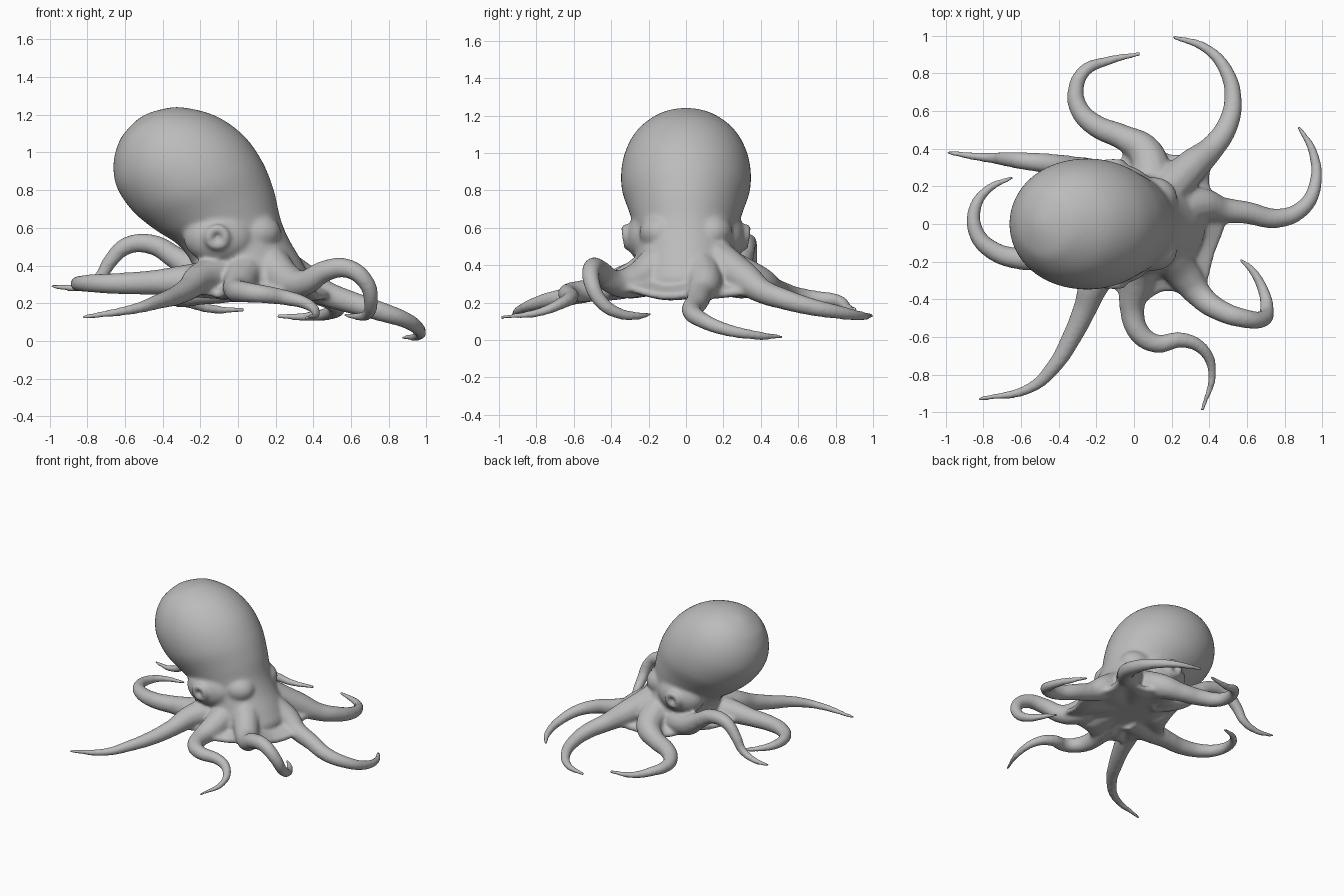
import bpy, bmesh, math
from mathutils import Vector

if "Cube" in bpy.data.objects:
    bpy.data.objects.remove(bpy.data.objects["Cube"])

skin = bpy.data.materials.new("grey skin")
skin.diffuse_color = (0.5, 0.5, 0.5, 1)
skin.use_nodes = True
skin.node_tree.nodes["Principled BSDF"].inputs["Base Color"].default_value = skin.diffuse_color
parts = []


def refine(pts, steps=5, closed=False):
    """Catmull-Rom interpolation through a list of number rows."""
    n = len(pts)
    out = []
    for i in range(n if closed else n - 1):
        quad = [pts[j % n if closed else min(max(j, 0), n - 1)] for j in range(i - 1, i + 3)]
        for k in range(steps):
            t = k / steps
            out.append([.5 * (2 * q + (r - p) * t + (2 * p - 5 * q + 4 * r - s) * t * t
                              + (3 * q - p - 3 * r + s) * t ** 3) for p, q, r, s in zip(*quad)])
    return out if closed else out + [pts[-1]]


def skin_loops(name, rings):
    """Closed solid through a list of equal loops of points."""
    bm = bmesh.new()
    loops = [[bm.verts.new(p) for p in ring] for ring in rings]
    for p, q in zip(loops, loops[1:]):
        for i in range(len(p)):
            j = (i + 1) % len(p)
            bm.faces.new((p[i], p[j], q[j], q[i]))
    bm.faces.new(loops[0])
    bm.faces.new(loops[-1])
    bmesh.ops.recalc_face_normals(bm, faces=bm.faces)
    me = bpy.data.meshes.new(name)
    bm.to_mesh(me)
    bm.free()
    ob = bpy.data.objects.new(name, me)
    bpy.context.collection.objects.link(ob)
    parts.append(ob)


def ellipse(lx, lz, rx, rz, w, seg=64):
    """Ring from a left (x, z), a right (x, z) and a half width in y."""
    c = Vector(((lx + rx) / 2, 0, (lz + rz) / 2))
    a = Vector(((rx - lx) / 2, 0, (rz - lz) / 2))
    return [c + a * math.cos(t) + Vector((0, w * math.sin(t), 0))
            for t in (2 * math.pi * i / seg for i in range(seg))]


def arm(name, pts, thick=1.0):
    """Tapered tube through the points, thick at the root and thin at the tip."""
    cu = bpy.data.curves.new(name, 'CURVE')
    cu.dimensions = '3D'
    cu.bevel_depth = 1.0
    cu.bevel_resolution = 4
    cu.resolution_u = 8
    cu.use_fill_caps = True
    sp = cu.splines.new('BEZIER')
    sp.bezier_points.add(len(pts) - 1)
    for i, (bp, p) in enumerate(zip(sp.bezier_points, pts)):
        t = i / (len(pts) - 1)
        bp.co = p
        bp.handle_left_type = bp.handle_right_type = 'AUTO'
        bp.radius = thick * (0.013 + 0.07 * (1 - t) ** 0.8 + 0.035 * max(0, 1 - 4 * t))
    ob = bpy.data.objects.new(name, cu)
    bpy.context.collection.objects.link(ob)
    parts.append(ob)


def ball(name, loc, size):
    bpy.ops.mesh.primitive_uv_sphere_add(segments=24, ring_count=16, location=loc)
    ob = bpy.context.object
    ob.name = name
    ob.scale = size
    parts.append(ob)


# Mantle and head
skin_loops("mantle", [ellipse(*r) for r in refine([
    (-.535, 1.175, -.485, 1.205, .03), (-.585, 1.125, -.41, 1.228, .11),
    (-.63, 1.06, -.30, 1.24, .195), (-.66, .95, -.12, 1.195, .285),
    (-.645, .82, .03, 1.09, .338), (-.56, .69, .13, .95, .345),
    (-.44, .59, .19, .80, .305), (-.33, .52, .225, .65, .272),
    (-.26, .44, .27, .54, .265), (-.23, .36, .34, .42, .275),
    (-.21, .28, .38, .32, .29), (-.12, .25, .32, .26, .24)])])

# Web stretched between the arm roots: far points on the arms, near points between
rim = refine([(.5, .07, .25), (.40, .20, .25), (.41, .40, .27), (.22, .365, .25),
              (.02, .43, .28), (-.1, .32, .27), (-.24, .28, .35), (-.26, .05, .27),
              (-.40, -.18, .31), (-.23, -.27, .27), (-.245, -.41, .29), (-.12, -.335, .25),
              (-.01, -.45, .27), (.16, -.355, .25), (.35, -.38, .30), (.43, -.15, .24)],
             4, True)
mid = Vector((.07, 0, 0))


def web_ring(scale, center_z, offset):
    ring = []
    for x, y, z in rim:
        p = mid.lerp(Vector((x, y, 0)), scale)
        p.z = center_z + (z - center_z) * scale + offset
        ring.append(p)
    return ring


skin_loops("web", [web_ring(.2, .42, .03), web_ring(.75, .36, .03), web_ring(1, .3, .015),
                   web_ring(1, .3, -.02), web_ring(.8, .25, -.03), web_ring(.2, .26, 0)])

# Eyes and brow bulges on both sides
for s in (-1, 1):
    bpy.ops.mesh.primitive_torus_add(major_radius=.046, minor_radius=.025,
                                     location=(-.11, s * .318, .55),
                                     rotation=(math.radians(90 - s * 8), 0, 0))
    bpy.context.object.name = "eye_rim"
    parts.append(bpy.context.object)
    ball("eye_socket", (-.1, s * .2, .55), (.19, .12, .14))
    ball("brow", (.10, s * .14, .575), (.13, .11, .10))

# Eight arms, each from its root in the head to its tip
arm("arm_right", [(.18, .05, .41), (.36, .10, .31), (.47, .075, .25), (.6, .06, .205),
                  (.76, .03, .155), (.89, .08, .11), (.96, .2, .06), (.95, .38, .025),
                  (.87, .52, .017)])
arm("arm_back_right", [(.15, .15, .43), (.31, .31, .33), (.42, .41, .26), (.495, .52, .22),
                       (.525, .66, .18), (.49, .81, .15), (.385, .93, .13), (.2, .995, .13)])
arm("arm_back", [(.1, .2, .38), (.06, .38, .31), (-.06, .46, .27), (-.2, .52, .25),
                 (-.285, .6, .23), (-.31, .7, .22), (-.265, .81, .21), (-.14, .865, .17),
                 (.04, .905, .165)])
arm("arm_back_left", [(-.02, .18, .33), (-.2, .26, .36), (-.33, .30, .44), (-.45, .32, .51),
                      (-.59, .335, .505), (-.68, .345, .42), (-.74, .35, .33),
                      (-.85, .36, .285), (-1, .38, .29)], .9)
arm("arm_left", [(-.05, -.12, .33), (-.25, -.17, .32), (-.45, -.18, .31), (-.6, -.185, .305),
                 (-.75, -.14, .305), (-.835, -.05, .305), (-.845, .08, .30), (-.78, .18, .29),
                 (-.64, .25, .27)], .97)
arm("arm_front_left", [(-.08, -.15, .36), (-.2, -.3, .33), (-.26, -.45, .28), (-.33, -.6, .24),
                       (-.42, -.75, .21), (-.55, -.87, .17), (-.83, -.93, .125)])
arm("arm_front", [(.05, -.15, .40), (.01, -.32, .31), (-.01, -.46, .27), (.03, -.58, .26),
                  (.12, -.635, .25), (.25, -.615, .23), (.36, -.66, .20), (.415, -.78, .15),
                  (.36, -.995, .12)], .95)
arm("arm_front_right", [(.15, -.12, .43), (.28, -.29, .31), (.36, -.39, .31), (.46, -.46, .37),
                        (.58, -.5, .385), (.68, -.505, .31), (.705, -.45, .2),
                        (.685, -.35, .14), (.63, -.25, .13), (.56, -.185, .14)], .92)

# Fuse everything into one smooth skin
bpy.ops.object.select_all(action='DESELECT')
for ob in parts:
    ob.select_set(True)
bpy.context.view_layer.objects.active = parts[0]
bpy.ops.object.convert(target='MESH')
bpy.ops.object.join()
body = bpy.context.object
body.name = "octopus_body"
body.data.materials.clear()
body.data.materials.append(skin)
rm = body.modifiers.new("fuse", 'REMESH')
rm.mode = 'VOXEL'
rm.voxel_size = 0.011
rm.use_smooth_shade = True
sm = body.modifiers.new("soften", 'SMOOTH')
sm.factor = 0.5
sm.iterations = 16
